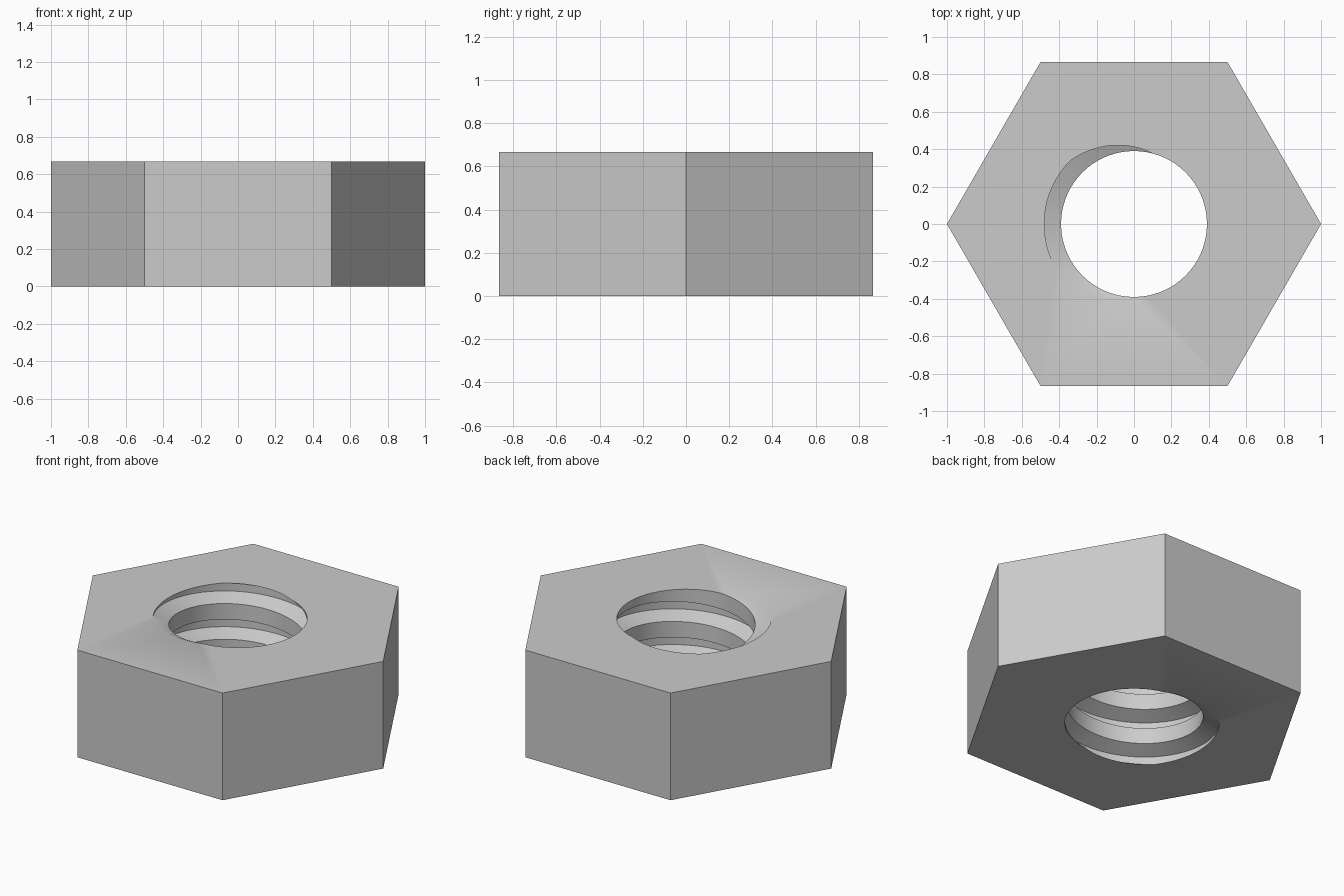
import bpy, bmesh, math
from mathutils import Vector

if "Cube" in bpy.data.objects:
    bpy.data.objects.remove(bpy.data.objects["Cube"])

H = 0.667                 # nut height
TURNS = 3
PITCH = H / TURNS
SEG = 72                  # steps around the hole
# thread profile over one turn: (phase in degrees, radius)
PROFILE = [(-275, 0.39), (-215, 0.48), (-135, 0.48), (-75, 0.39)]

bm = bmesh.new()

# helical thread wall, made longer than the nut
rows = []
for turn in range(-1, TURNS + 3):
    for phase, r in PROFILE:
        row = []
        for j in range(SEG):
            a = 2 * math.pi * j / SEG
            z = PITCH * (turn + phase / 360 + j / SEG)
            row.append(bm.verts.new((r * math.cos(a), r * math.sin(a), z)))
        rows.append(row)
n = len(PROFILE)
for k in range(len(rows) - n - 1):
    for j in range(SEG):
        if j < SEG - 1:
            b, c = rows[k][j + 1], rows[k + 1][j + 1]
        else:             # the seam joins one pitch higher
            b, c = rows[k + n][0], rows[k + n + 1][0]
        bm.faces.new((rows[k][j], rows[k + 1][j], c, b))

# trim the wall flush with both ends
for z, up in ((0, -1), (H, 1)):
    bmesh.ops.bisect_plane(bm, geom=bm.verts[:] + bm.edges[:] + bm.faces[:], dist=1e-5,
                           plane_co=(0, 0, z), plane_no=(0, 0, up), clear_outer=True)
loose = [v for v in bm.verts if not v.link_faces]
bmesh.ops.delete(bm, geom=loose, context='VERTS')
bmesh.ops.remove_doubles(bm, verts=bm.verts[:], dist=1e-5)

# hexagonal end faces around the hole
rings = []
for z, nz in ((0, -1), (H, 1)):
    rim = [e for e in bm.edges if e.is_boundary and all(abs(v.co.z - z) < 1e-4 for v in e.verts)]
    ring = [bm.verts.new((math.cos(math.pi * i / 3), math.sin(math.pi * i / 3), z)) for i in range(6)]
    hexa = [bm.edges.new((ring[i], ring[(i + 1) % 6])) for i in range(6)]
    bmesh.ops.triangle_fill(bm, edges=rim + hexa, use_beauty=True, normal=Vector((0, 0, nz)))
    rings.append(ring)

# six flat sides
lo, hi = rings
for i in range(6):
    j = (i + 1) % 6
    bm.faces.new((lo[i], lo[j], hi[j], hi[i]))
bmesh.ops.recalc_face_normals(bm, faces=bm.faces[:])

mesh = bpy.data.meshes.new("hex_nut")
bm.to_mesh(mesh)
bm.free()
nut = bpy.data.objects.new("hex_nut", mesh)
bpy.context.collection.objects.link(nut)

steel = bpy.data.materials.new("grey_steel")
steel.diffuse_color = (0.6, 0.6, 0.6, 1)
steel.use_nodes = True
steel.node_tree.nodes["Principled BSDF"].inputs["Base Color"].default_value = steel.diffuse_color
mesh.materials.append(steel)

bpy.context.view_layer.objects.active = nut
nut.select_set(True)
bpy.ops.object.shade_smooth_by_angle(angle=math.radians(30))
